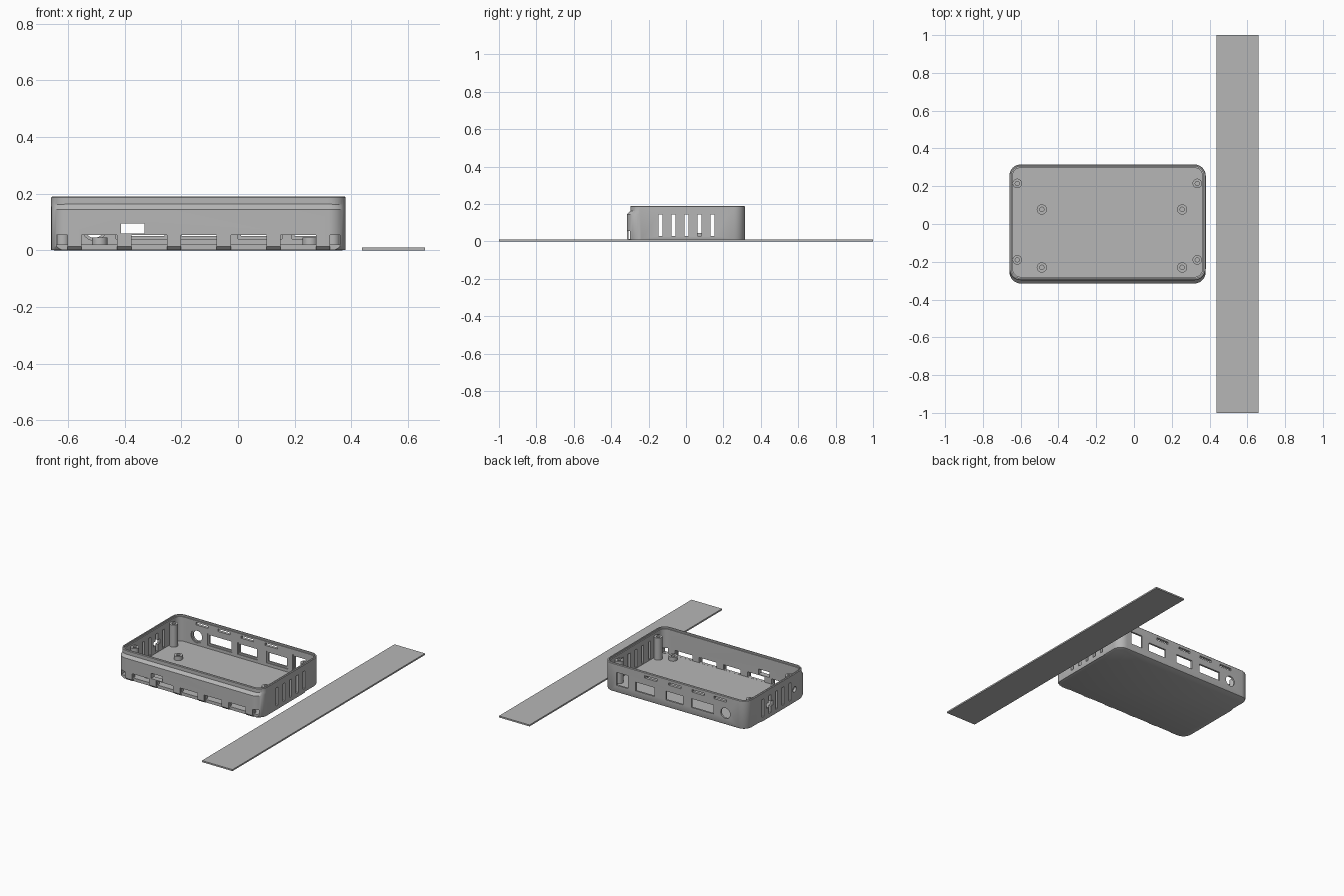
import bpy, bmesh, math
from mathutils import Matrix, Vector

cube = bpy.data.objects.get("Cube")
if cube:
    bpy.data.objects.remove(cube, do_unlink=True)

grey = bpy.data.materials.new("light grey")
grey.use_nodes = True
GREY = (0.47, 0.47, 0.47, 1)
grey.diffuse_color = GREY
grey.node_tree.nodes["Principled BSDF"].inputs["Base Color"].default_value = GREY


def finish(name, bm):
    bmesh.ops.recalc_face_normals(bm, faces=bm.faces)
    mesh = bpy.data.meshes.new(name)
    bm.to_mesh(mesh)
    bm.free()
    mesh.materials.append(grey)
    obj = bpy.data.objects.new(name, mesh)
    bpy.context.collection.objects.link(obj)
    return obj


def rounded(x0, x1, y0, y1, r, steps=8):
    """Outline of a rectangle with round corners."""
    corners = [(x1 - r, y1 - r), (x0 + r, y1 - r), (x0 + r, y0 + r), (x1 - r, y0 + r)]
    pts = []
    for i, (cx, cy) in enumerate(corners):
        for k in range(steps + 1):
            a = math.pi / 2 * (i + k / steps)
            pts.append((cx + r * math.cos(a), cy + r * math.sin(a)))
    return pts


def loft(name, rings):
    """Solid through stacked outlines, each given as (outline, z)."""
    bm = bmesh.new()
    loops = [[bm.verts.new((x, y, z)) for x, y in pts] for pts, z in rings]
    for a, b in zip(loops, loops[1:]):
        for i in range(len(a)):
            j = (i + 1) % len(a)
            bm.faces.new((a[i], a[j], b[j], b[i]))
    bm.faces.new(loops[0])
    bm.faces.new(loops[-1])
    return finish(name, bm)


def box(name, x, y, z):
    bm = bmesh.new()
    bmesh.ops.create_cube(bm, size=1)
    for v in bm.verts:
        v.co = Vector([(a + b) / 2 + c * (b - a) for (a, b), c in zip((x, y, z), v.co)])
    return finish(name, bm)


def cylinder(name, centre, r, depth, axis="Z", sides=24):
    bm = bmesh.new()
    turn = {"Z": Matrix(), "Y": Matrix.Rotation(math.pi / 2, 4, "X"),
            "X": Matrix.Rotation(math.pi / 2, 4, "Y")}[axis]
    bmesh.ops.create_cone(bm, cap_ends=True, segments=sides, radius1=r, radius2=r,
                          depth=depth, matrix=Matrix.Translation(centre) @ turn)
    return finish(name, bm)


def combine(obj, other, operation="DIFFERENCE"):
    bpy.context.view_layer.objects.active = obj
    mod = obj.modifiers.new("bool", "BOOLEAN")
    mod.operation, mod.solver, mod.object = operation, "EXACT", other
    bpy.ops.object.modifier_apply(modifier=mod.name)
    bpy.data.objects.remove(other, do_unlink=True)


def cut(x, y, z):
    combine(case, box("cutter", x, y, z))


def smooth(obj):
    bpy.ops.object.select_all(action="DESELECT")
    obj.select_set(True)
    bpy.context.view_layer.objects.active = obj
    bpy.ops.object.shade_smooth_by_angle(angle=math.radians(30))


X0, X1, FRONT, BACK, TOP, FLOOR = -0.66, 0.38, -0.298, 0.315, 0.19, 0.02


def inset(d, r=0.06):
    return rounded(X0 + d, X1 - d, FRONT + d, BACK - d, r - d)


# Case shell with chamfered base
case = loft("case", [(inset(0.012), 0), (inset(0.004), 0.004), (inset(0), 0.013),
                     (inset(0), 0.186), (inset(0.004), TOP)])


# Front apron with a sloping top
def apron_ring(y0):
    return rounded(X0 + 0.001, X1 - 0.001, y0, 0.2, 0.06)


combine(case, loft("apron", [(apron_ring(-0.302), 0.0005), (apron_ring(-0.315), 0.014),
                             (apron_ring(-0.315), 0.145), (apron_ring(-0.297), 0.164)]), "UNION")

# Interior and stepped rim
combine(case, loft("cavity", [(inset(0.018), FLOOR), (inset(0.018), 0.3)]))
combine(case, loft("rim_step", [(inset(0.011), 0.18), (inset(0.011), 0.3)]))

# Front tabs: openings between them and the channel behind them
cut((-0.7, 0.42), (-0.307, -0.299), (0.013, 0.055))
tabs = [-0.577 + 0.1755 * i for i in range(6)]
half = 0.025
starts = [-0.64] + [t + half for t in tabs]
ends = [t - half for t in tabs] + [0.36]
for a, b in zip(starts, ends):
    outer_a = -0.7 if a == starts[0] else a
    outer_b = 0.42 if b == ends[-1] else b
    cut((outer_a, outer_b), (-0.35, -0.2985), (-0.02, 0.055))
    cut((a, b), (-0.31, -0.26), (FLOOR + 0.0005, 0.0549))

# Front port
cut((-0.412, -0.33), (-0.35, -0.25), (0.06, 0.095))

# Back ports: shallow pocket inside, smaller opening through
inner = BACK - 0.018
for a, b, low, high in [(-0.43, -0.25, 0.04, 0.118), (-0.21, -0.065, 0.04, 0.118),
                        (0, 0.155, 0.04, 0.118), (0.19, 0.295, 0.04, 0.145)]:
    cut((a, b), (0.28, inner + 0.006), (low, high))
    e = 0.01
    cut((a + e, b - e), (0.28, 0.35), (low + e, high - e))
combine(case, cylinder("round_pocket", (-0.507, 0.293, 0.078), 0.043, 0.02, "Y", 32))
combine(case, cylinder("round_port", (-0.507, 0.31, 0.078), 0.034, 0.08, "Y", 32))

# Latch slots high on the back wall
for x in (-0.47, -0.31, -0.14, 0.035):
    cut((x - 0.045, x + 0.045), (0.28, 0.35), (0.152, 0.168))

# Ventilation slots through both side walls
for side in (X0, X1):
    for i in range(-2, 3):
        y = 0.003 + i * 0.0695
        cut((side - 0.03, side + 0.03), (y - 0.011, y + 0.011), (0.028, 0.145))

# Extra openings in the right side wall
cut((X0 - 0.03, X0 + 0.03), (0.04, 0.105), (0.07, 0.1))
combine(case, cylinder("side_hole", (X0, -0.185, 0.085), 0.018, 0.06, "X"))
smooth(case)


# Screw posts and board standoffs
def post(name, x, y, r, hole, top):
    base = FLOOR - 0.005
    obj = cylinder(name, (x, y, (base + top) / 2), r, top - base)
    combine(obj, cylinder("bore", (x, y, top), hole, (top - FLOOR) * 1.6))
    smooth(obj)


for x, side in ((-0.618, "right"), (0.335, "left")):
    post("back_screw_post_" + side, x, 0.215, 0.025, 0.011, 0.165)
    post("front_screw_post_" + side, x, -0.19, 0.025, 0.011, 0.165)
for x, side in ((-0.488, "right"), (0.255, "left")):
    post("back_standoff_" + side, x, 0.077, 0.027, 0.012, 0.046)
    post("front_standoff_" + side, x, -0.23, 0.027, 0.012, 0.046)

# Loose flat strip beside the case
box("flat_strip", (0.438, 0.66), (-1, 1), (0, 0.01))
